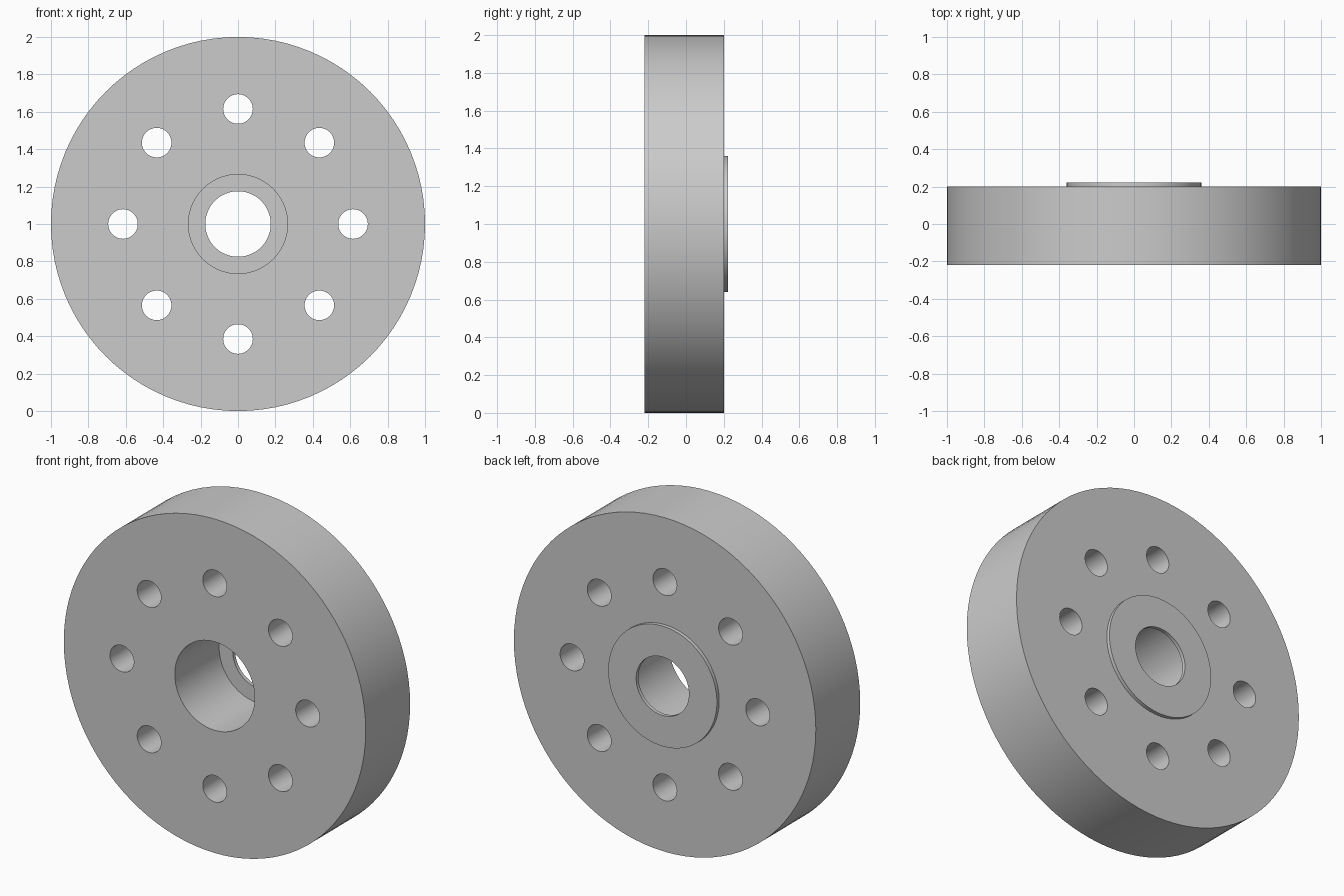
import bpy
import bmesh
from math import pi, sin, cos, radians
from mathutils import Matrix, Vector

cube = bpy.data.objects.get("Cube")
if cube:
    bpy.data.objects.remove(cube, do_unlink=True)

FRONT, BACK, BOSS_BACK = -0.22, 0.20, 0.222
CENTRE = Vector((0, 0, 1))

# Plain grey metal
GREY = (0.6, 0.6, 0.6, 1)
metal = bpy.data.materials.new("grey metal")
metal.use_nodes = True
metal.diffuse_color = GREY
metal.node_tree.nodes["Principled BSDF"].inputs["Base Color"].default_value = GREY


def add_object(name, bm):
    mesh = bpy.data.meshes.new(name)
    bmesh.ops.recalc_face_normals(bm, faces=bm.faces)
    bm.to_mesh(mesh)
    bm.free()
    mesh.materials.append(metal)
    obj = bpy.data.objects.new(name, mesh)
    bpy.context.collection.objects.link(obj)
    return obj


def lathe(name, profile, sides):
    """Turn a closed (radius, y) profile around the y axis through CENTRE."""
    bm = bmesh.new()
    rings = []
    for i in range(sides):
        a = 2 * pi * i / sides
        rings.append([bm.verts.new(CENTRE + Vector((r * sin(a), y, r * cos(a))))
                      for r, y in profile])
    n = len(profile)
    for i, ring in enumerate(rings):
        after = rings[(i + 1) % sides]
        for j in range(n):
            k = (j + 1) % n
            bm.faces.new((ring[j], ring[k], after[k], after[j]))
    return add_object(name, bm)


# Disc with wide front bore, thin back boss and smaller through hole
disc = lathe("flange_disc", [
    (0.265, FRONT), (1.0, FRONT), (1.0, BACK), (0.36, BACK),
    (0.36, BOSS_BACK), (0.175, BOSS_BACK), (0.175, BACK), (0.265, BACK)], 96)

# Ring of eight bolt holes
bm = bmesh.new()
for i in range(8):
    a = i * pi / 4
    place = Matrix.Translation(CENTRE + Vector((0.615 * sin(a), 0, 0.615 * cos(a))))
    bmesh.ops.create_cone(bm, cap_ends=True, segments=48, radius1=0.079,
                          radius2=0.079, depth=1,
                          matrix=place @ Matrix.Rotation(pi / 2, 4, "X"))
cutter = add_object("bolt_hole_cutter", bm)
cutter.hide_render = True

cut = disc.modifiers.new("bolt holes", "BOOLEAN")
cut.operation = "DIFFERENCE"
cut.solver = "EXACT"
cut.object = cutter
bpy.ops.object.select_all(action="DESELECT")
bpy.context.view_layer.objects.active = disc
disc.select_set(True)
bpy.ops.object.modifier_apply(modifier=cut.name)
bpy.data.objects.remove(cutter, do_unlink=True)

# Smooth round walls, crisp rims
bpy.ops.object.shade_smooth_by_angle(angle=radians(30))
